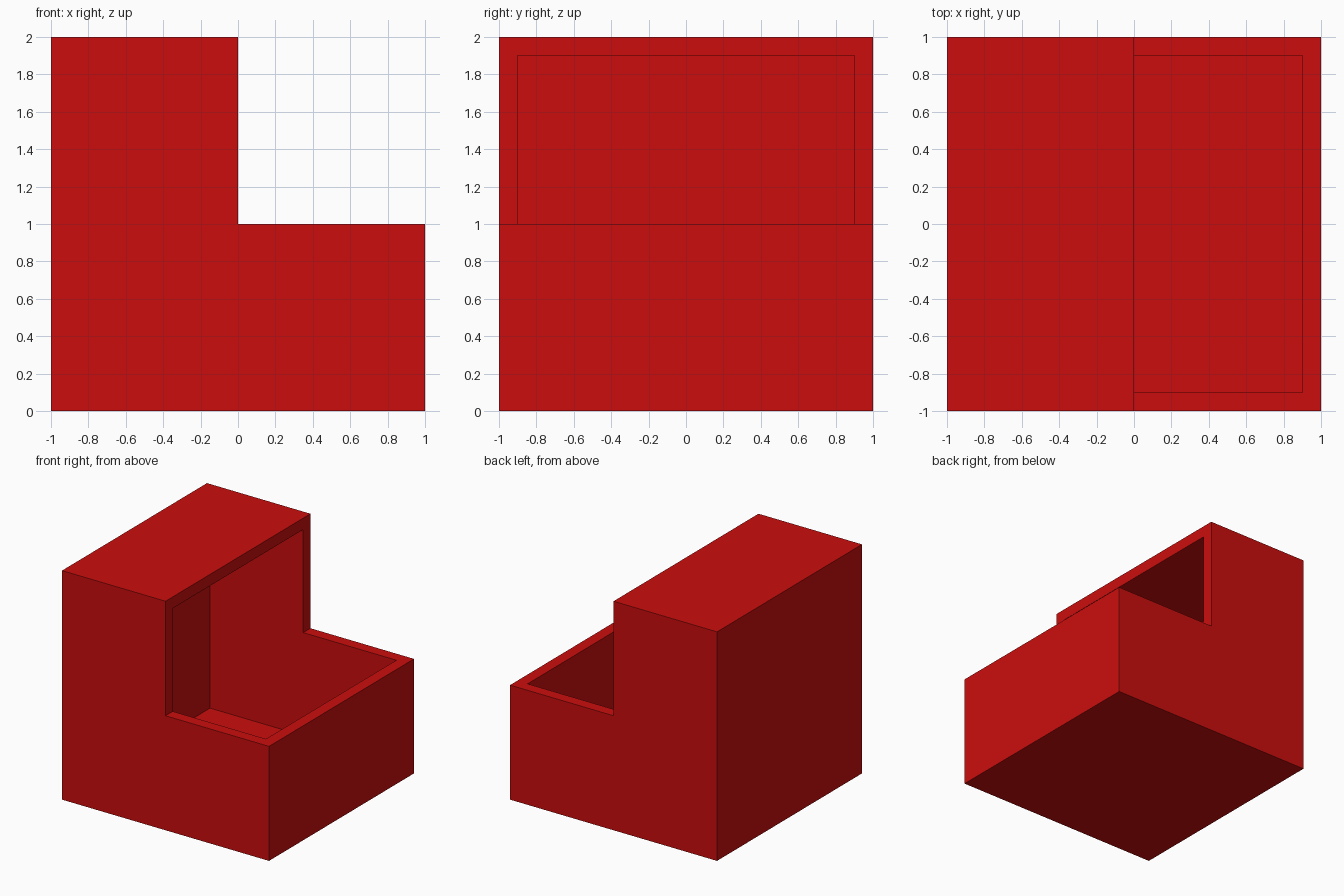
import bpy
import bmesh

if "Cube" in bpy.data.objects:
    bpy.data.objects.remove(bpy.data.objects["Cube"])

red = bpy.data.materials.new("red")
red.diffuse_color = (0.6, 0.004, 0.004, 1.0)
red.use_nodes = True
red.node_tree.nodes["Principled BSDF"].inputs["Base Color"].default_value = red.diffuse_color


def extruded_profile(name, profile, half_depth):
    """Extrude an XZ outline along y, centred on y = 0."""
    bm = bmesh.new()
    face = bm.faces.new([bm.verts.new((x, -half_depth, z)) for x, z in profile])
    result = bmesh.ops.extrude_face_region(bm, geom=[face])
    moved = [v for v in result["geom"] if isinstance(v, bmesh.types.BMVert)]
    bmesh.ops.translate(bm, verts=moved, vec=(0, 2 * half_depth, 0))
    bmesh.ops.recalc_face_normals(bm, faces=bm.faces)
    mesh = bpy.data.meshes.new(name)
    bm.to_mesh(mesh)
    bm.free()
    mesh.materials.append(red)
    obj = bpy.data.objects.new(name, mesh)
    bpy.context.collection.objects.link(obj)
    return obj


wall = 0.1

# Stepped outer block
shell = extruded_profile(
    "stepped_shell",
    [(-1, 0), (1, 0), (1, 1), (0, 1), (0, 2), (-1, 2)], 1)

# Box hollowing the inside, which opens both faces of the step
inner = 1 - wall
cavity = extruded_profile(
    "cavity_cutter",
    [(-inner, wall), (inner, wall), (inner, 2 - wall), (-inner, 2 - wall)], inner)
cavity.hide_render = True
cavity.hide_viewport = True

cut = shell.modifiers.new("hollow", 'BOOLEAN')
cut.operation = 'DIFFERENCE'
cut.solver = 'EXACT'
cut.object = cavity
